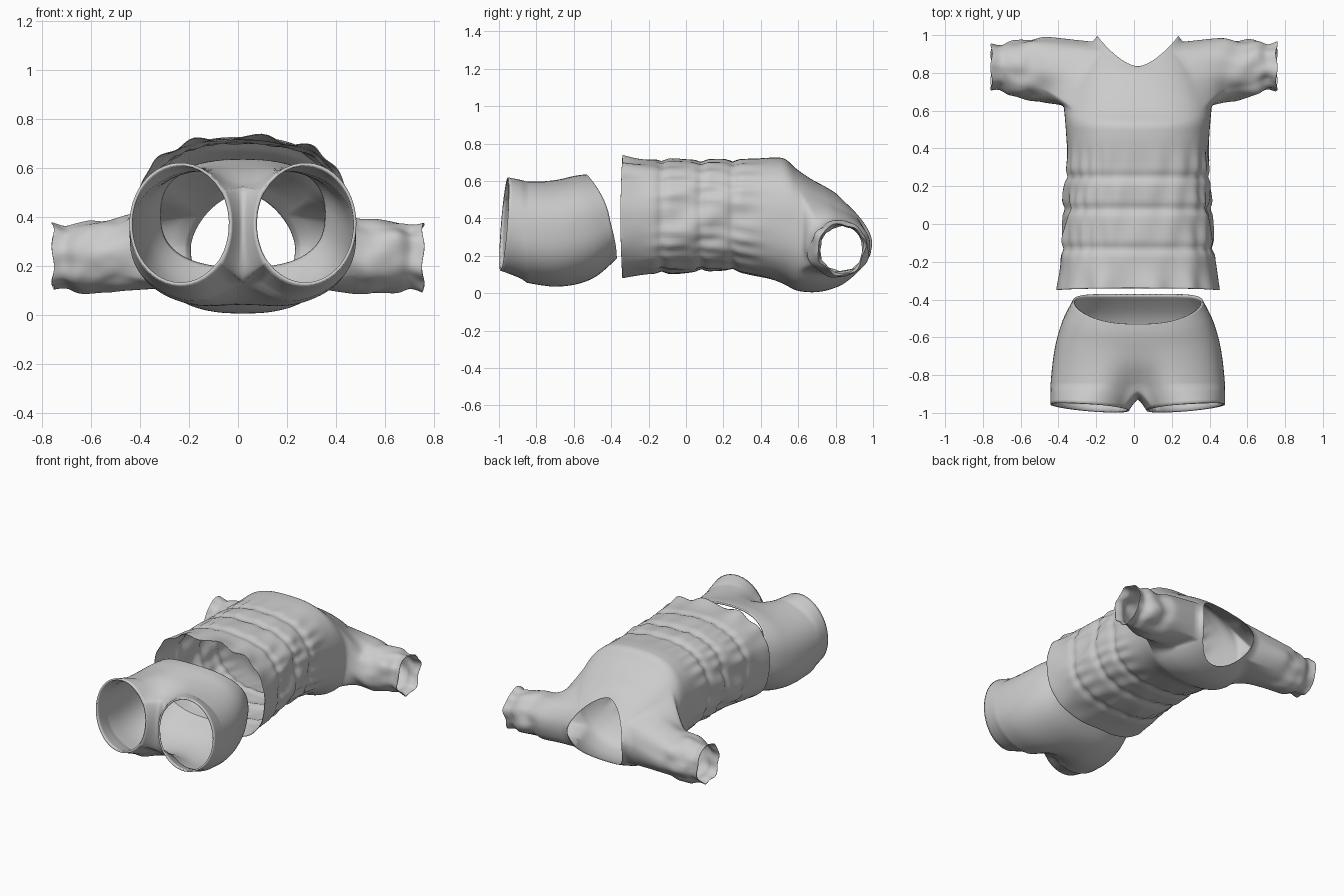
import bpy, bmesh
from math import sin, cos, pi, atan2, exp
from mathutils import Vector, noise

if "Cube" in bpy.data.objects:
    bpy.data.objects.remove(bpy.data.objects["Cube"])

CX = 0.02  # garment centre line


def power(v, n):
    return (abs(v) ** (2 / n)) * (1 if v >= 0 else -1)


def smooth_rows(rows, steps):
    """Catmull-Rom interpolation between table rows."""
    out = []
    for i in range(len(rows) - 1):
        a, b, c, d = (rows[max(i - 1, 0)], rows[i], rows[i + 1],
                      rows[min(i + 2, len(rows) - 1)])
        for k in range(steps):
            t = k / steps
            out.append([q + 0.5 * t * (r - p + t * (2*p - 5*q + 4*r - s + t * (3*(q - r) + s - p)))
                        for p, q, r, s in zip(a, b, c, d)])
    return out + [list(rows[-1])]


def skin(bm, a, b):
    n = len(a)
    for i in range(n):
        j = (i + 1) % n
        bm.faces.new((a[i], a[j], b[j], b[i]))


def finish(bm, name, thickness):
    bmesh.ops.recalc_face_normals(bm, faces=bm.faces)
    me = bpy.data.meshes.new(name)
    bm.to_mesh(me)
    bm.free()
    ob = bpy.data.objects.new(name, me)
    bpy.context.collection.objects.link(ob)
    me.shade_smooth()
    mod = ob.modifiers.new("cloth_thickness", 'SOLIDIFY')
    mod.thickness = thickness
    mod.offset = -1
    return ob


def bump(v, centre, width):
    return exp(-((v - centre) / width) ** 2)


# ---------- shirt ----------
def cloth_offset(p, t):
    """Gathered waist rows, hem waves and loose folds."""
    y = p.y
    d = 0.0
    waist = 1 / (1 + exp((y - 0.33) * 25))
    for k, g in enumerate((-0.13, 0.08, 0.25)):
        d -= 0.013 * bump(y, g, 0.022)
        d += 0.005 * bump(y, g + 0.05, 0.09) * sin(22 * t + 2.1 * k + 2 * sin(3 * t))
    d += 0.008 * waist * noise.noise(Vector((p.x * 8, y * 6, p.z * 8)))
    # the hem waves mostly at the front
    d += 0.016 * max(sin(t), 0) ** 2 * bump(y, -0.36, 0.11) * sin(13 * t + 1.5)
    side = abs(cos(t)) ** 3
    d += 0.010 * side * bump(y, 0.08, 0.25) * sin(24 * (p.z - 0.7 * y))
    return d


# y at side, centre offset in y, half width, bottom z, top z
shirt_rows = [
    (-0.35, 0.01, 0.430, 0.08, 0.725), (-0.25, 0, 0.415, 0.095, 0.715),
    (-0.13, 0, 0.405, 0.105, 0.715), (0.0, 0, 0.392, 0.108, 0.715),
    (0.12, 0, 0.387, 0.12, 0.715), (0.25, 0, 0.380, 0.12, 0.715),
    (0.37, 0, 0.374, 0.095, 0.72), (0.47, 0, 0.378, 0.07, 0.725),
    (0.55, -0.02, 0.385, 0.045, 0.717), (0.63, -0.04, 0.39, 0.015, 0.665),
    (0.73, -0.06, 0.365, 0.005, 0.610), (0.82, -0.08, 0.33, 0.012, 0.572),
    (0.91, -0.11, 0.28, 0.03, 0.535), (0.995, -0.16, 0.215, 0.045, 0.50)]
STEPS, N = 7, 120
bm = bmesh.new()
rings = []
for y, dy, hw, zb, zt in smooth_rows(shirt_rows, STEPS):
    neck = min(max((y - 0.6) / 0.39, 0), 1)
    ring = []
    for i in range(N):
        t = 2 * pi * i / N
        # the front of the neck narrows to a V
        n = 2.6 - (0.95 if sin(t) > 0 else 0.5) * neck ** 2
        p = Vector((CX + hw * power(cos(t), n), y + dy * abs(sin(t)) ** (1.5 + 0.5 * neck),
                    (zb + zt) / 2 + (zt - zb) / 2 * power(sin(t), n)))
        out = Vector((cos(t), 0, sin(t)))
        ring.append(bm.verts.new(p + out * cloth_offset(p, t)))
    rings.append(ring)

# torso skin, leaving two armholes open
A, B, H = 9 * STEPS, 13 * STEPS - 3, 12
for r in range(len(rings) - 1):
    for i in range(N):
        near = i if i < N // 4 else (i - N if i >= 3 * N // 4 else i - N // 2)
        if A <= r < B and -H <= near < H:
            continue
        j = (i + 1) % N
        bm.faces.new((rings[r][i], rings[r][j], rings[r + 1][j], rings[r + 1][i]))

# sleeves: |x|, centre y, centre z, radius y, radius z
sleeve_rows = smooth_rows([
    (0.47, 0.815, 0.243, 0.172, 0.155), (0.56, 0.818, 0.238, 0.158, 0.148),
    (0.65, 0.825, 0.235, 0.146, 0.143), (0.705, 0.83, 0.235, 0.120, 0.127),
    (0.755, 0.83, 0.237, 0.127, 0.137)], 6)


def sleeve_point(row, a, side):
    x, cy, cz, ry, rz = row
    f = 1 + 0.12 * noise.noise(Vector((x * 10 * side, cos(a) * 1.8, sin(a) * 1.8)))
    f += 0.025 * bump(x, 0.75, 0.04) * sin(7 * a + side)
    return Vector((side * (x + 0.005 * sin(5 * a)), cy + ry * f * cos(a), cz + rz * f * sin(a)))


for side, c in ((1, 0), (-1, N // 2)):
    col = lambda k: (c + k) % N
    loop = [rings[A][col(k)] for k in range(-H, H)]
    loop += [rings[r][col(H)] for r in range(A, B)]
    loop += [rings[B][col(k)] for k in range(H, -H, -1)]
    loop += [rings[r][col(-H)] for r in range(B, A, -1)]
    ang = [atan2((v.co.z - 0.27) / 0.2, (v.co.y - 0.81) / 0.18) for v in loop]
    prev = loop
    for s in (0.2, 0.4, 0.6, 0.8):
        cur = [bm.verts.new(v.co.lerp(sleeve_point(sleeve_rows[0], a, side), s))
               for v, a in zip(loop, ang)]
        skin(bm, prev, cur)
        prev = cur
    for row in sleeve_rows:
        cur = [bm.verts.new(sleeve_point(row, a, side)) for a in ang]
        skin(bm, prev, cur)
        prev = cur
# relax the shoulder joins
join = [v for v in bm.verts if 0.3 < abs(v.co.x) < 0.52 and v.co.y > 0.57]
for _ in range(5):
    bmesh.ops.smooth_vert(bm, verts=join, factor=0.5, use_axis_x=True,
                          use_axis_y=True, use_axis_z=True)
finish(bm, "shirt", 0.003)

# ---------- shorts ----------
# front y, back y, half width, bottom z, top z, centre dent
shorts_rows = smooth_rows([
    (-0.53, -0.37, 0.345, 0.185, 0.635, 0), (-0.58, -0.48, 0.395, 0.09, 0.63, 0),
    (-0.66, -0.60, 0.43, 0.04, 0.617, 0.005), (-0.75, -0.72, 0.45, 0.022, 0.613, 0.03),
    (-0.85, -0.85, 0.462, 0.035, 0.617, 0.09)], 6)
M = 80
bm = bmesh.new()
prev = None
for yf, yb, hw, zb, zt, dent in shorts_rows:
    cur = []
    for i in range(M):
        t = 2 * pi * i / M
        x = hw * power(cos(t), 2.5)
        z = (zb + zt) / 2 + (zt - zb) / 2 * power(sin(t), 2.5)
        z -= dent * sin(t) * bump(x, 0, 0.12)
        y = yb + (yf - yb) * ((1 + sin(t)) / 2) ** 2
        cur.append(bm.verts.new((CX + x, y, z)))
    if prev:
        skin(bm, prev, cur)
    prev = cur

# crotch strip between front and back centre points
front, back = prev[M // 4], prev[3 * M // 4]
crotch = []
for k in range(1, 16):
    a = pi * k / 16
    mid = (front.co + back.co) / 2
    crotch.append(bm.verts.new((CX, mid.y - 0.08 * sin(a) ** 0.7,
                                mid.z + (front.co.z - mid.z) * cos(a))))
# legs
for side in (1, -1):
    arc = [prev[(3 * M // 4 + side * k) % M] for k in range(M // 2 + 1)]
    loop = arc + crotch
    base = loop
    ang = [atan2((v.co.z - 0.35) / 0.25, side * (v.co.x - CX - side * 0.235) / 0.215) for v in loop]
    for s in (0.17, 0.33, 0.5, 0.67, 0.83, 1.0):
        cur = []
        for v, a in zip(base, ang):
            end = Vector((CX + side * (0.255 + 0.208 * cos(a)),
                          -0.972 + 0.02 * sin(a) + 0.017 * cos(a), 0.37 + 0.25 * sin(a)))
            p = v.co.lerp(end, s)
            w = s ** 0.75
            p.x = v.co.x + (end.x - v.co.x) * w
            p.z = v.co.z + (end.z - v.co.z) * w
            cur.append(bm.verts.new(p))
        skin(bm, loop, cur)
        loop = cur
finish(bm, "shorts", 0.012)
